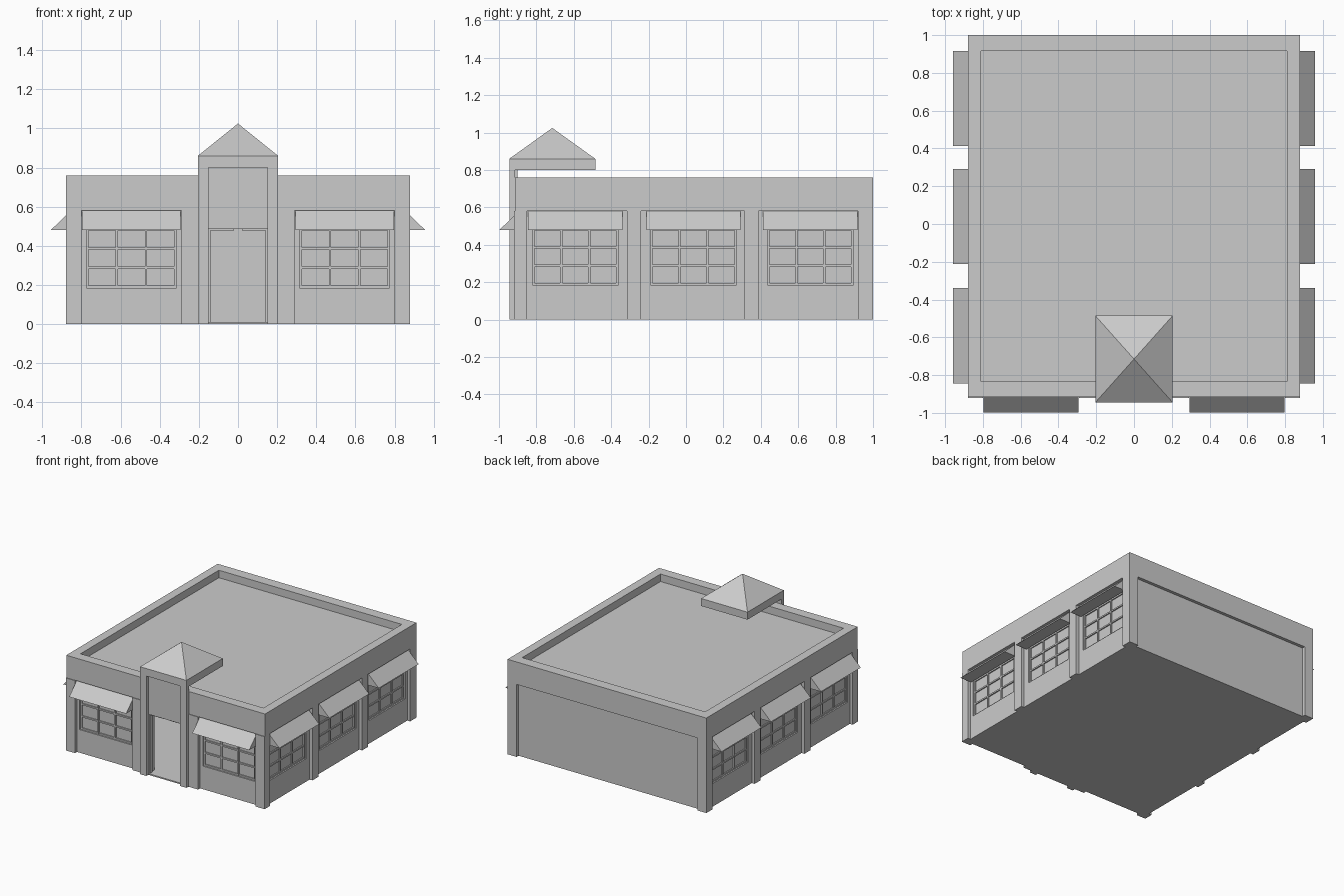
import bpy
import bmesh

cube = bpy.data.objects.get("Cube")
if cube:
    bpy.data.objects.remove(cube, do_unlink=True)

grey = bpy.data.materials.new("light_grey")
grey.use_nodes = True
COLOUR = (0.6, 0.6, 0.6, 1)
grey.diffuse_color = COLOUR
for node in grey.node_tree.nodes:
    if node.type == 'BSDF_PRINCIPLED':
        node.inputs["Base Color"].default_value = COLOUR


def make(name, hulls):
    """One object from a list of convex point sets."""
    bm = bmesh.new()
    for points in hulls:
        verts = [bm.verts.new(p) for p in points]
        bmesh.ops.convex_hull(bm, input=verts)
    bmesh.ops.dissolve_limit(bm, angle_limit=0.01, verts=bm.verts, edges=bm.edges)
    bmesh.ops.recalc_face_normals(bm, faces=bm.faces)
    mesh = bpy.data.meshes.new(name)
    bm.to_mesh(mesh)
    bm.free()
    mesh.materials.append(grey)
    ob = bpy.data.objects.new(name, mesh)
    bpy.context.collection.objects.link(ob)
    return ob


def box(x0, x1, y0, y1, z0, z1):
    return [(x, y, z) for x in (x0, x1) for y in (y0, y1) for z in (z0, z1)]


def cut(target, hulls):
    """Subtract the hulls, then drop the cutter."""
    cutter = make("cutter", hulls)
    cutter.hide_render = True
    mod = target.modifiers.new("cut", 'BOOLEAN')
    mod.operation = 'DIFFERENCE'
    mod.solver = 'EXACT'
    mod.object = cutter
    bpy.context.view_layer.objects.active = target
    bpy.ops.object.modifier_apply(modifier=mod.name)
    bpy.data.objects.remove(cutter, do_unlink=True)


# Wall faces: u runs along the wall, d is the distance outward
def on_wall(wall, points):
    if wall == "front":
        return [(u, -d, z) for u, d, z in points]
    side = 1 if wall == "left" else -1
    return [(side * d, u, z) for u, d, z in points]


WALL_X, WALL_FRONT, WALL_BACK = 0.855, 0.895, 0.975
SILL, HEAD, BAND = 0.185, 0.49, 0.58
bays = [("front", c, WALL_FRONT) for c in (-0.545, 0.545)]
bays += [(w, c, WALL_X) for w in ("left", "right") for c in (-0.592, 0.04, 0.665)]

# Hollow shell with floor, roof and open doorway
shell = make("walls", [box(-WALL_X, WALL_X, -WALL_FRONT, WALL_BACK, 0, 0.7)])
cut(shell, [box(-0.8, 0.8, -0.84, 0.92, 0.01, 0.6)])
cut(shell, [box(-0.15, 0.15, -0.95, -0.8, 0.01, 0.485)])

# Parapet band
band = make("parapet", [box(-0.88, 0.88, -0.915, 1, BAND, 0.76)])
cut(band, [box(-0.81, 0.81, -0.835, 0.915, 0.5, 0.8)])

# Windows with glazing bars, and wedge awnings
HALF, RECESS, BAR = 0.23, 0.02, 0.006
openings, bars, awnings = [], [], []
for wall, c, face in bays:
    back = face - RECESS
    openings.append(on_wall(wall, box(c - HALF, c + HALF, back, face + 0.1, SILL, HEAD)))
    for i in range(4):
        u = c + (HALF - BAR) * (2 * i / 3 - 1)
        z = SILL + BAR + (HEAD - SILL - 2 * BAR) * i / 3
        bars.append(on_wall(wall, box(u - BAR, u + BAR, back - 0.005, back + 0.01, SILL, HEAD)))
        bars.append(on_wall(wall, box(c - HALF, c + HALF, back - 0.005, back + 0.009, z - BAR, z + BAR)))
    awnings.append(on_wall(wall, [(u, face + d, z) for u in (c - 0.252, c + 0.252)
                                  for d, z in ((0, 0.48), (0, BAND), (0.102, 0.48))]))
cut(shell, openings)
make("window_bars", bars)
make("awnings", awnings)

# Pilasters on the front, sides and back corners
pilasters = []
for s in (-1, 1):
    def mirrored(x0, x1, y0, y1):
        pilasters.append(box(s * x0, s * x1, y0, y1, 0, BAND))
    mirrored(0.8, 0.88, -0.92, -0.85)
    mirrored(0.2, 0.29, -0.92, -0.85)
    mirrored(0.8, 0.88, 0.92, 1)
    for y in (-0.278, 0.35):
        mirrored(0.83, 0.88, y - 0.038, y + 0.038)
make("pilasters", pilasters)

# Entrance tower: piers, panel over the door, door frame and rails
make("entrance_piers", [box(s * 0.15, s * 0.205, -0.945, -0.89, 0, 0.76) for s in (-1, 1)]
     + [box(s * 0.15, s * 0.205, -0.945, -0.915, 0.75, 0.8) for s in (-1, 1)])
make("entrance_panel", [box(-0.15, 0.15, -0.92, -0.9, 0.485, 0.8)])
make("threshold", [box(-0.15, 0.15, -0.92, -0.88, 0, 0.01)])
frame = []
for s in (-1, 1):
    frame.append(box(s * 0.14, s * 0.15, -0.91, -0.88, 0.01, 0.485))
    frame.append(box(s * 0.02, s * 0.15, -0.91, -0.88, 0.478, 0.485))
make("door_frame", frame)

# Tower cap with pyramid roof
EAVES = (-0.205, 0.205, -0.945, -0.485)
make("tower_cap", [box(*EAVES, 0.8, 0.86) + [(0, -0.715, 1.025)]])
